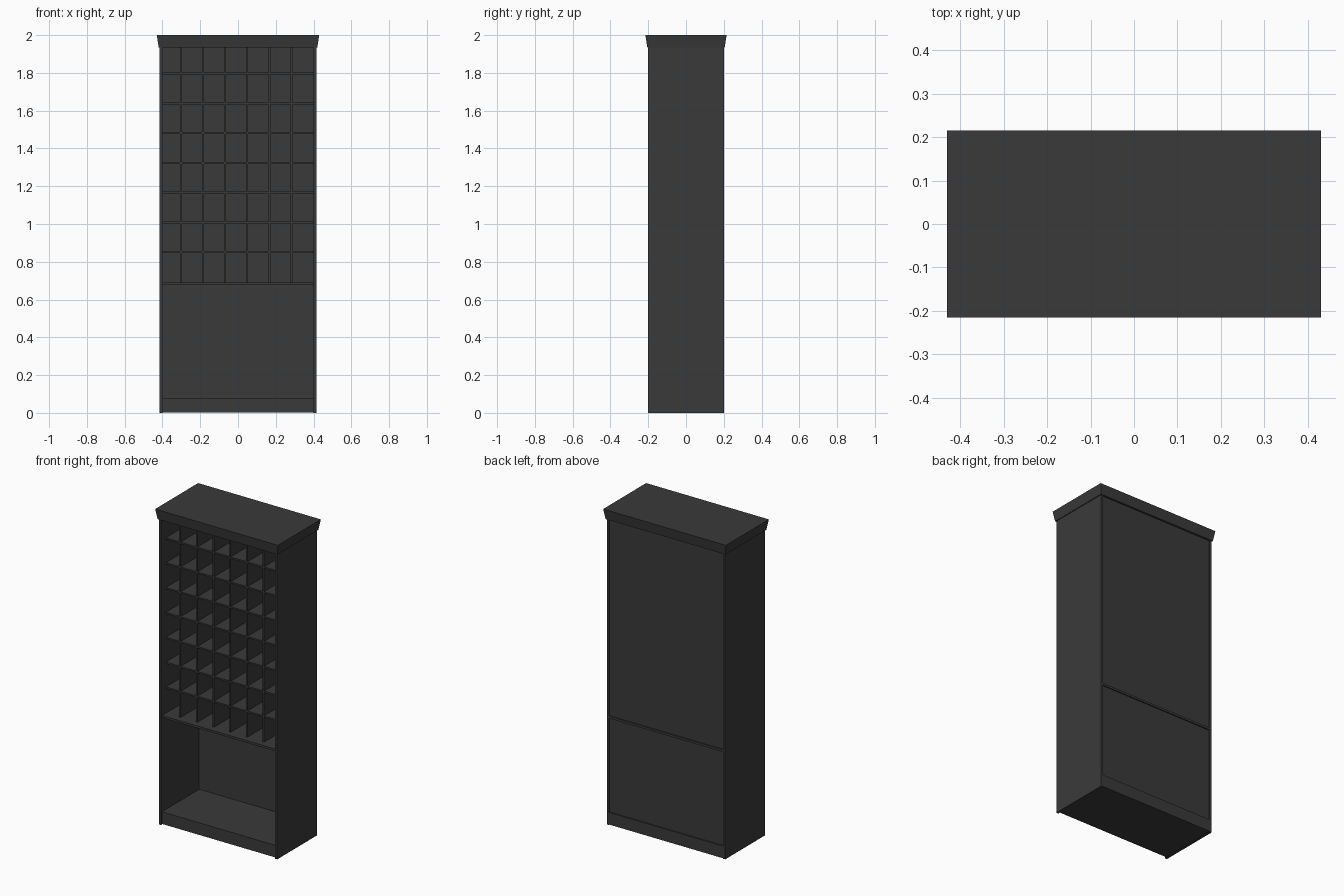
import bpy
import bmesh

default = bpy.data.objects.get("Cube")
if default:
    bpy.data.objects.remove(default, do_unlink=True)

COLOUR = (0.042, 0.042, 0.042, 1)
charcoal = bpy.data.materials.new("charcoal_paint")
charcoal.use_nodes = True
charcoal.diffuse_color = COLOUR
charcoal.node_tree.nodes["Principled BSDF"].inputs["Base Color"].default_value = COLOUR


def box(name, x, y, z, flare=0):
    """Box from (min, max) ranges; flare widens the top outward."""
    bm = bmesh.new()
    bmesh.ops.create_cube(bm, size=1)
    for v in bm.verts:
        grow = flare if v.co.z > 0 else 0
        sx, sy = (1 if c > 0 else -1 for c in v.co.xy)
        v.co = (x[sx > 0] + sx * grow, y[sy > 0] + sy * grow, z[v.co.z > 0])
    mesh = bpy.data.meshes.new(name)
    bm.to_mesh(mesh)
    bm.free()
    mesh.materials.append(charcoal)
    obj = bpy.data.objects.new(name, mesh)
    bpy.context.collection.objects.link(obj)
    return obj


OUTER, INNER = 0.415, 0.40
FRONT, BACK = -0.2, 0.2
TOP, SHELF, BASE = 1.935, 0.69, 0.08
PANEL = 0.193
RACK_FRONT = -0.15
HALF = 0.005
inside = (-INNER, INNER)

# Carcass
box("left_side", (INNER, OUTER), (FRONT, BACK), (0, TOP))
box("right_side", (-OUTER, -INNER), (FRONT, BACK), (0, TOP))
box("base", inside, (FRONT + 0.01, BACK), (0.003, BASE))
box("main_shelf", inside, (FRONT + 0.01, BACK), (SHELF - 0.014, SHELF))
box("back_panel_lower", inside, (PANEL - 0.01, PANEL), (BASE, SHELF - 0.014))
box("back_panel_upper", inside, (PANEL - 0.01, PANEL), (SHELF, TOP))

# Flared crown
box("crown", (-0.42, 0.42), (-0.205, 0.205), (TOP, 2), flare=0.01)

# Pigeonhole rack
rack_depth = (RACK_FRONT, PANEL - 0.01)
for i in range(6):
    x = -0.302 + i * 0.117
    box(f"rack_divider_{i + 1}", (x - HALF, x + HALF), rack_depth, (SHELF, TOP))
for i in range(7):
    z = 0.851 + i * 0.1575
    box(f"rack_shelf_{i + 1}", inside, rack_depth, (z - HALF, z + HALF))
